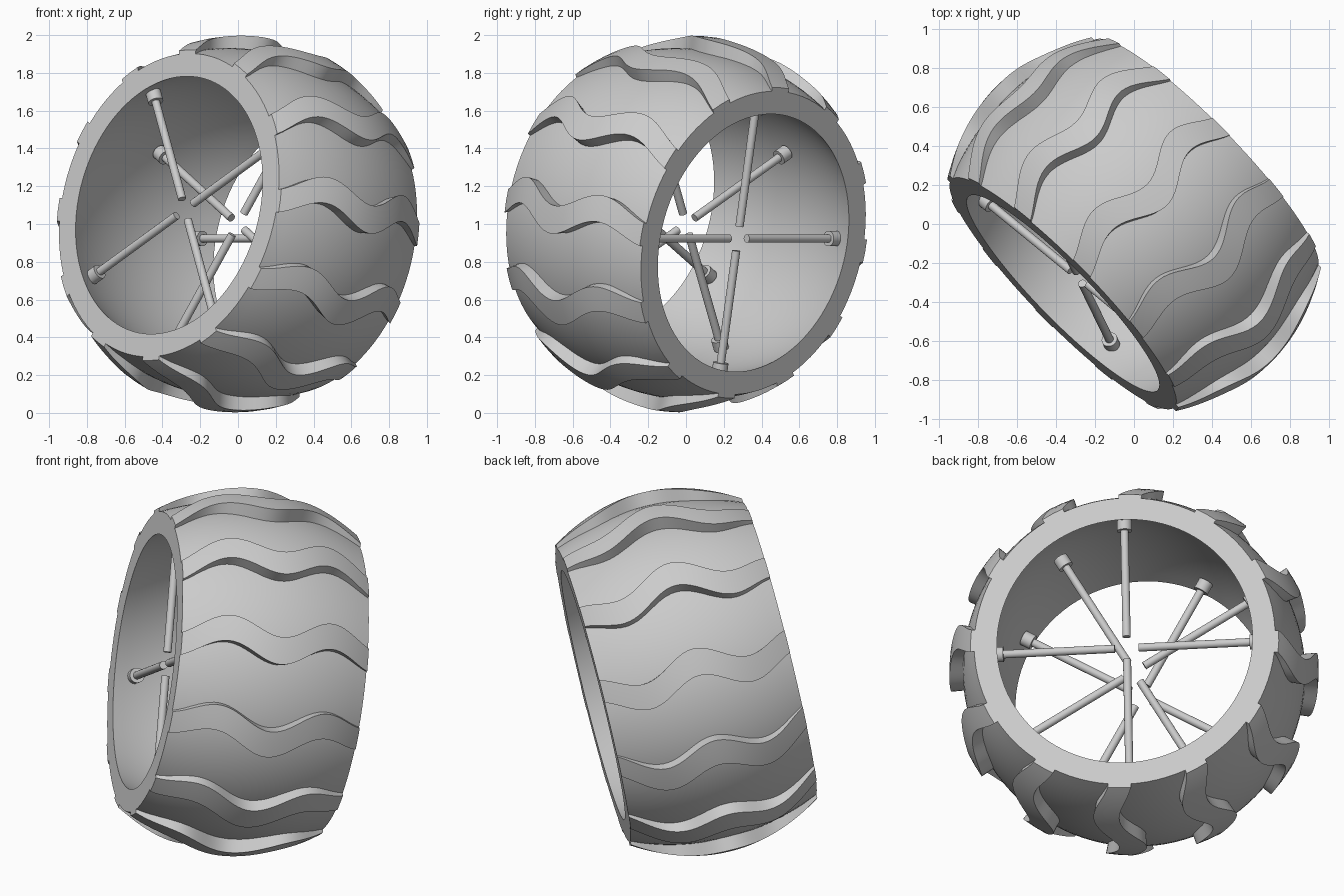
import bpy, bmesh
from math import pi, cos, sin, radians
from mathutils import Matrix, Vector

cube = bpy.data.objects.get("Cube")
if cube:
    bpy.data.objects.remove(cube, do_unlink=True)

GREY = (0.6, 0.6, 0.6, 1)
mat = bpy.data.materials.new("plain grey")
mat.use_nodes = True
mat.diffuse_color = GREY
mat.node_tree.nodes["Principled BSDF"].inputs["Base Color"].default_value = GREY

# Wheel frame: local z is the axle, local y points up
HALF = 0.52
axle = Vector((0.702, 0.686, -0.192)).normalized()
up = (Vector((0, 0, 1)) - axle * axle.z).normalized()
side = up.cross(axle)
FRAME = Matrix.Translation((0, 0, 1)) @ Matrix((side, up, axle)).transposed().to_4x4()


def crown(edge, middle, t):
    """Radius of a barrel curve at axle position t."""
    return middle - (middle - edge) * (t / HALF) ** 2


def add_object(name, mesh, angle=0.0):
    obj = bpy.data.objects.new(name, mesh)
    obj.matrix_world = FRAME @ Matrix.Rotation(angle, 4, 'Z')
    bpy.context.collection.objects.link(obj)
    return obj


def finish(bm, name):
    bmesh.ops.recalc_face_normals(bm, faces=bm.faces)
    mesh = bpy.data.meshes.new(name)
    bm.to_mesh(mesh)
    bm.free()
    mesh.materials.append(mat)
    return mesh


def bridge(bm, rings, closed):
    """Skin a list of vertex rings; cap the ends unless closed."""
    n = len(rings[0])
    pairs = list(zip(rings, rings[1:]))
    if closed:
        pairs.append((rings[-1], rings[0]))
    for a, b in pairs:
        for i in range(n):
            j = (i + 1) % n
            bm.faces.new((a[i], a[j], b[j], b[i]))
    if not closed:
        bm.faces.new(rings[0])
        bm.faces.new(rings[-1])


def polar(r, angle, t):
    return (r * cos(angle), r * sin(angle), t)


# Tyre shell: barrel outside, hollow barrel inside, flat rims
STEPS = 16
ts = [HALF * (2 * i / STEPS - 1) for i in range(STEPS + 1)]
profile = [(crown(0.818, 0.925, t), t) for t in ts]
profile += [(crown(0.695, 0.79, t), t) for t in reversed(ts)]
bm = bmesh.new()
SEG = 96
shell = [[bm.verts.new(polar(r, 2 * pi * k / SEG, t)) for r, t in profile]
         for k in range(SEG)]
bridge(bm, shell, True)
objects = [add_object("tyre_shell", finish(bm, "tyre_shell"))]

# Wavy tread bar, repeated around the shell
bm = bmesh.new()
bars = []
BAR_STEPS = 40
for i in range(BAR_STEPS + 1):
    s = i / BAR_STEPS - 0.5
    t = 2 * HALF * s
    mid = 0.058 * (cos(2 * pi * s / 0.57) - 0.72) - 0.025 * s - 0.041
    low, high = crown(0.808, 0.915, t), crown(0.838, 1.0, t)
    corners = ((low, -1), (high, -1), (high, 0), (high, 1), (low, 1))
    bars.append([bm.verts.new(polar(r, mid + 0.075 * e, t)) for r, e in corners])
bridge(bm, bars, False)
tread = finish(bm, "tread_bar")
for k in range(12):
    objects.append(add_object(f"tread_bar_{k + 1}", tread, radians(30 * k)))


# Headed pins: three rows of four, each row turned by 30 degrees
def make_pin(name, outer):
    bm = bmesh.new()
    for radius, start, end in ((0.022, 0.065, outer - 0.02), (0.041, outer - 0.06, outer)):
        place = Matrix.Translation(((start + end) / 2, 0, 0)) @ Matrix.Rotation(pi / 2, 4, 'Y')
        bmesh.ops.create_cone(bm, cap_ends=True, segments=24, radius1=radius,
                              radius2=radius, depth=end - start, matrix=place)
    return finish(bm, name)


for row, (t, outer, name) in enumerate(((0.4, 0.73, "back"), (0, 0.775, "middle"),
                                        (-0.4, 0.73, "front"))):
    pin = make_pin(name + "_pin", outer)
    for k in range(4):
        obj = add_object(f"{name}_pin_{k + 1}", pin, radians(90 * k + 30 * row))
        obj.matrix_world = obj.matrix_world @ Matrix.Translation((0, 0, t))
        objects.append(obj)

# Smooth curved surfaces, keep edges crisp
bpy.ops.object.select_all(action='DESELECT')
for obj in objects:
    obj.select_set(True)
bpy.context.view_layer.objects.active = objects[0]
bpy.ops.object.shade_smooth_by_angle(angle=radians(35))
